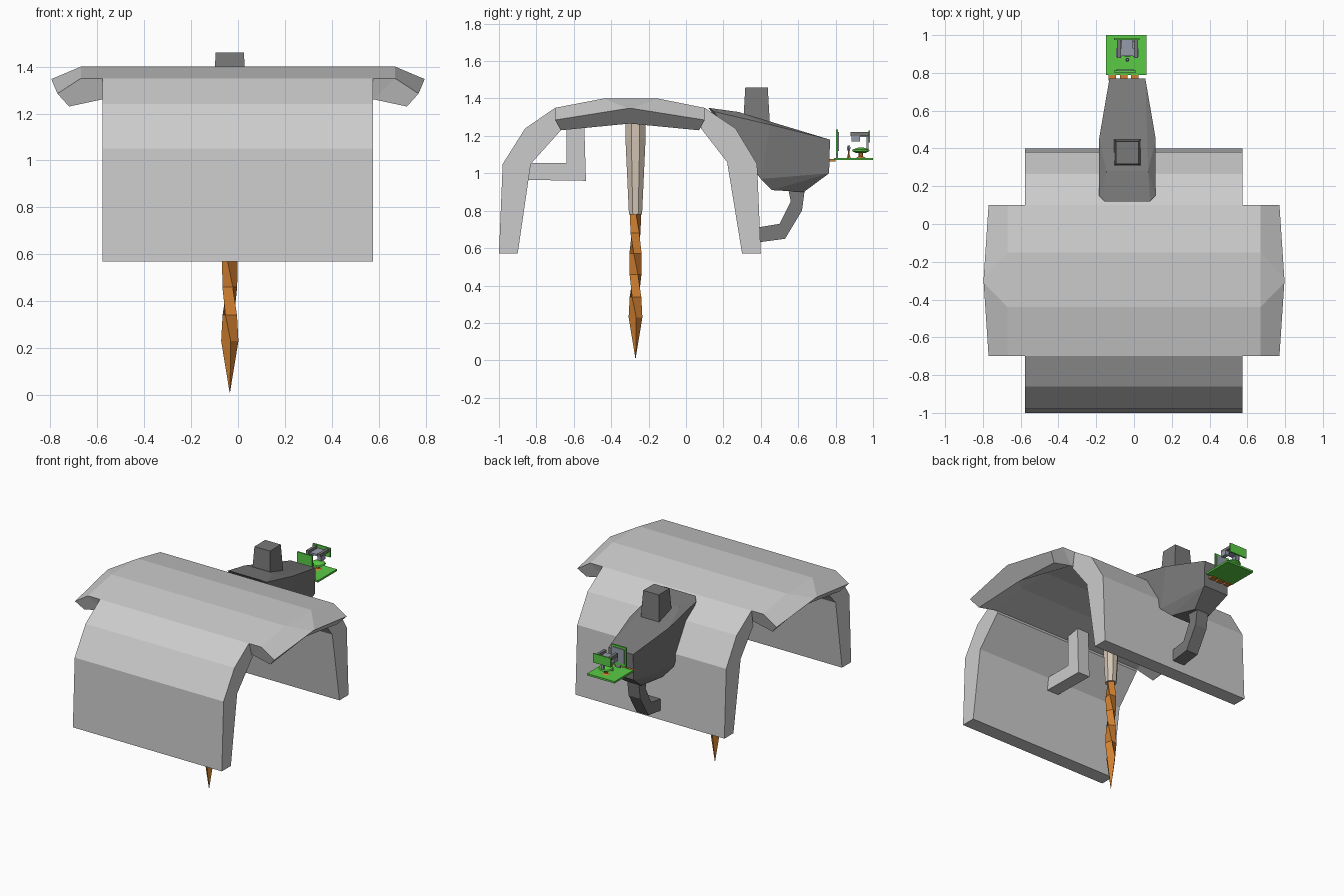
import bpy, bmesh, math
from mathutils import Vector

if "Cube" in bpy.data.objects:
    bpy.data.objects.remove(bpy.data.objects["Cube"])

CX = -0.035  # centre line of the attached machinery


def material(name, rgb):
    m = bpy.data.materials.new(name)
    m.diffuse_color = (*rgb, 1)
    m.use_nodes = True
    m.node_tree.nodes["Principled BSDF"].inputs["Base Color"].default_value = m.diffuse_color
    return m


dark = material("dark_grey", (0.19, 0.19, 0.19))
orange = material("orange", (0.65, 0.22, 0.03))
beige = material("beige", (0.65, 0.56, 0.46))
green = material("green", (0.1, 0.6, 0.06))
steel = material("steel", (0.3, 0.33, 0.4))


def finish(name, bm, mat=None):
    bmesh.ops.recalc_face_normals(bm, faces=bm.faces)
    me = bpy.data.meshes.new(name)
    bm.to_mesh(me)
    bm.free()
    ob = bpy.data.objects.new(name, me)
    bpy.context.collection.objects.link(ob)
    if mat:
        me.materials.append(mat)
    return ob


def extrude_x(name, profile, x0, x1, mat=None):
    bm = bmesh.new()
    f = bm.faces.new([bm.verts.new((x0, y, z)) for y, z in profile])
    r = bmesh.ops.extrude_face_region(bm, geom=[f])
    bmesh.ops.translate(bm, vec=(x1 - x0, 0, 0),
                        verts=[v for v in r["geom"] if isinstance(v, bmesh.types.BMVert)])
    return finish(name, bm, mat)


def loft(name, rings, mat=None):
    bm = bmesh.new()
    vs = [[bm.verts.new(p) for p in r] for r in rings]
    n = len(vs[0])
    for a, b in zip(vs, vs[1:]):
        for i in range(n):
            j = (i + 1) % n
            bm.faces.new((a[i], a[j], b[j], b[i]))
    bm.faces.new(vs[0])
    bm.faces.new(vs[-1])
    return finish(name, bm, mat)


def poly_ring(cx, cy, z, r, n, turn=0.0):
    return [(cx + r * math.cos(turn + i * math.tau / n),
             cy + r * math.sin(turn + i * math.tau / n), z) for i in range(n)]


def box(name, lo, hi, mat=None):
    return extrude_x(name, [(lo[1], lo[2]), (hi[1], lo[2]), (hi[1], hi[2]), (lo[1], hi[2])],
                     lo[0], hi[0], mat)


# Curved side walls
extrude_x("front_wall", [(-1, .57), (-.98, 1.05), (-.86, 1.24), (-.70, 1.35),
                         (-.66, 1.24), (-.83, 1.05), (-.90, .57)], -.577, .575)
extrude_x("back_wall", [(.40, .57), (.38, 1.05), (.265, 1.24), (.10, 1.35),
                        (.08, 1.24), (.22, 1.06), (.30, .57)], -.577, .575)

# Roof shell with drooping ends: half built, then mirrored
outer = [(-.70, 1.35), (-.44, 1.40), (-.15, 1.40), (.10, 1.35)]
inner = [(.07, 1.26), (-.17, 1.31), (-.42, 1.31), (-.67, 1.26)]
tip = [(.77, -.70, 1.285), (.796, -.31, 1.347), (.796, -.29, 1.347), (.77, .10, 1.285),
       (.72, .07, 1.23), (.70, -.29, 1.265), (.70, -.31, 1.265), (.72, -.67, 1.23)]
shoulder = [(.67, y, z) for y, z in outer] + [(.58, y, z) for y, z in inner]


def flip(ring):
    return [(-x, y, z) for x, y, z in ring]


loft("roof", [flip(tip), flip(shoulder), shoulder, tip])

# Hanging bracket under the roof
extrude_x("inner_bracket", [(-.64, 1.30), (-.64, 1.055), (-.86, 1.055), (-.86, .965),
                            (-.535, .96), (-.545, 1.30)], CX - .045, CX + .045)

# Drill holder and twisted drill bit
loft("drill_holder", [poly_ring(CX, -.27, z, r, 8, math.pi / 8)
                      for z, r in ((1.34, .058), (1.18, .058), (.78, .038))], beige)
levels = [(.80, .03), (.68, .034), (.57, .034), (.46, .034), (.34, .036), (.23, .037), (.01, .001)]
loft("drill_bit", [poly_ring(CX, -.27, z, r, 4, i * .65)
                   for i, (z, r) in enumerate(levels)], orange)

# Rear housing: convex block from (half width, y, z) points
bm = bmesh.new()
for w, y, z in [(.12, .12, 1.35), (.15, .15, 1.33), (.11, .28, 1.328), (.15, .45, 1.26),
                (.11, .45, 1.275), (.095, .77, 1.18), (.15, .40, .97), (.11, .46, .91),
                (.06, .63, .90), (.095, .765, 1.0)]:
    for s in (-1, 1):
        bm.verts.new((CX + s * w, y, z))
bmesh.ops.convex_hull(bm, input=bm.verts)
bmesh.ops.dissolve_limit(bm, angle_limit=.03, verts=bm.verts, edges=bm.edges)
finish("rear_housing", bm, dark)

# Chimney and hooked handle on the housing
loft("chimney", [poly_ring(CX, .377, z, r * math.sqrt(2), 4, math.pi / 4)
                 for z, r in ((1.24, .073), (1.46, .06))], dark)
extrude_x("hook_handle", [(.54, .95), (.64, .95), (.62, .80), (.53, .65), (.38, .63),
                          (.38, .71), (.50, .73), (.56, .85)], CX - .045, CX + .045, dark)

# Operator platform
box("platform", (-.147, .79, 1.07), (.065, 1.0, 1.083), green)
for x in (-.115, -.055, .005):
    box("platform_hinge", (x - .02, .76, 1.063), (x + .02, .80, 1.077), orange)

# Control panel, with stand and screen
box("panel_board", (-.105, .803, 1.10), (.01, .813, 1.235), green)
box("panel_screen", (-.095, .813, 1.12), (0, .818, 1.22), steel)
box("panel_stand", (-.06, .803, 1.08), (-.02, .812, 1.10), steel)

# Seat with pedestal, backrest and armrests
seat_y = .935
loft("seat_pedestal", [poly_ring(CX, seat_y, z, r, 8)
                       for z, r in ((1.08, .03), (1.09, .012), (1.115, .012))], orange)
loft("seat_cushion", [poly_ring(CX, seat_y, z, r, 10)
                      for z, r in ((1.108, .025), (1.12, .05), (1.128, .045), (1.138, .012))], green)
box("backrest", (-.105, .975, 1.165), (.03, .985, 1.228), green)
box("backrest_post", (CX - .01, .965, 1.12), (CX + .01, .976, 1.20), steel)
box("backrest_bar", (CX - .03, .89, 1.195), (CX + .03, .975, 1.207), steel)
for s in (-1, 1):
    x = CX + s * .045
    box("armrest", (x - .01, .88, 1.20), (x + .01, .975, 1.22), dark)
    box("armrest_pad", (x - .014, .885, 1.17), (x + .014, .93, 1.20), steel)

# Control lever
loft("lever_stick", [poly_ring(CX, .87, z, r, 6)
                     for z, r in ((1.08, .012), (1.10, .006), (1.125, .006))], orange)
loft("lever_knob", [poly_ring(CX, .87, z, r, 6)
                    for z, r in ((1.118, .006), (1.135, .011), (1.15, .006))], steel)
